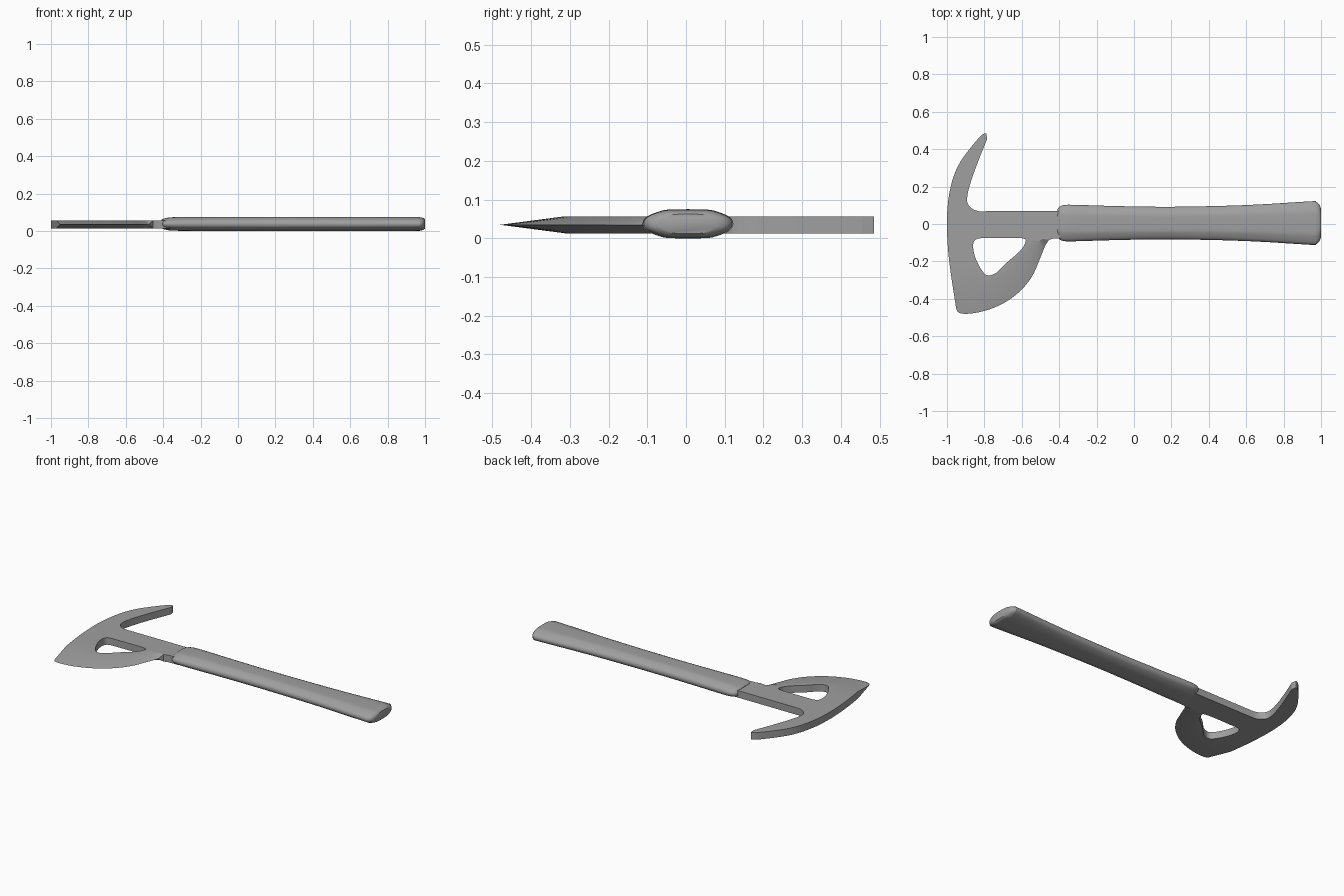
import bpy, bmesh, math
from mathutils import Vector

cube = bpy.data.objects.get("Cube")
if cube:
    bpy.data.objects.remove(cube, do_unlink=True)

steel = bpy.data.materials.new("grey steel")
steel.use_nodes = True
grey = (0.35, 0.35, 0.35, 1)
steel.diffuse_color = grey
steel.node_tree.nodes["Principled BSDF"].inputs["Base Color"].default_value = grey


def smooth(points, steps=4, closed=False):
    """Round off a list of points with a Catmull-Rom curve."""
    p = [Vector(q) for q in points]
    n = len(p)
    out = []
    for i in range(n if closed else n - 1):
        if closed:
            a, b, c, d = (p[(i + k) % n] for k in (-1, 0, 1, 2))
        else:
            a, b, c, d = p[max(i - 1, 0)], p[i], p[i + 1], p[min(i + 2, n - 1)]
        for s in range(steps):
            t = s / steps
            out.append(b + t * (c - a) / 2 + t * t * (2 * a - 5 * b + 4 * c - d) / 2
                       + t ** 3 * (3 * b - a - 3 * c + d) / 2)
    return out if closed else out + [p[-1]]


def finish(name, bm, z, angle):
    bmesh.ops.recalc_face_normals(bm, faces=bm.faces)
    mesh = bpy.data.meshes.new(name)
    bm.to_mesh(mesh)
    bm.free()
    mesh.materials.append(steel)
    obj = bpy.data.objects.new(name, mesh)
    obj.location.z = z
    bpy.context.collection.objects.link(obj)
    bpy.ops.object.select_all(action='DESELECT')
    obj.select_set(True)
    bpy.context.view_layer.objects.active = obj
    bpy.ops.object.shade_smooth_by_angle(angle=math.radians(angle))


# Axe head: spike, poll, neck and pierced blade
HALF = 0.022
neck = [(-0.36, -0.075), (-0.36, 0.07)]
spike_inner = smooth([(-0.83, 0.068), (-0.865, 0.082), (-0.892, 0.12), (-0.88, 0.2),
                      (-0.835, 0.33), (-0.785, 0.455)])
spike_outer = smooth([(-0.79, 0.485), (-0.825, 0.465), (-0.93, 0.33), (-0.98, 0.2),
                      (-1.0, 0.04), (-0.994, -0.14), (-0.973, -0.31)])
bevel_top = smooth([(-0.973, -0.31), (-0.93, -0.312), (-0.88, -0.312), (-0.8, -0.31),
                    (-0.72, -0.285), (-0.65, -0.24), (-0.59, -0.18), (-0.54, -0.12),
                    (-0.49, -0.08)])
cutting_edge = smooth([(-0.951, -0.45), (-0.937, -0.474), (-0.89, -0.48), (-0.8, -0.465),
                       (-0.7, -0.425), (-0.61, -0.36), (-0.545, -0.28), (-0.505, -0.19),
                       (-0.475, -0.115)])
fillet = [(-0.455, -0.085), (-0.43, -0.077)]
opening = smooth([(-0.84, -0.08), (-0.78, -0.076), (-0.6, -0.076), (-0.582, -0.1),
                  (-0.61, -0.145), (-0.69, -0.215), (-0.735, -0.26), (-0.78, -0.275),
                  (-0.812, -0.25), (-0.85, -0.175), (-0.86, -0.11)], closed=True)

bm = bmesh.new()


def loop(points):
    verts = [bm.verts.new((q[0], q[1], HALF)) for q in points]
    edges = [bm.edges.new((v, verts[i - 1])) for i, v in enumerate(verts)]
    return verts, edges


before_bevel = neck + spike_inner + spike_outer
outline, rim = loop(before_bevel + bevel_top[1:] + fillet)
hole_rim = loop(opening)[1]
bmesh.ops.triangle_fill(bm, edges=rim + hole_rim, use_beauty=True)

# Ground bevel running down to the sharp edge
start = len(before_bevel) - 1
upper = outline[start:start + len(bevel_top)]
lower = [bm.verts.new((q[0], q[1], 0)) for q in cutting_edge]
for i in range(len(upper) - 1):
    bm.faces.new((upper[i], upper[i + 1], lower[i + 1], lower[i]))
# Small return from the edge to the neck
bm.faces.new((upper[-1], outline[start + len(bevel_top)], lower[-1]))

# Mirror the face to the underside, with side walls between
copy = bmesh.ops.extrude_face_region(bm, geom=bm.faces[:], use_keep_orig=True)
for v in copy["geom"]:
    if isinstance(v, bmesh.types.BMVert):
        v.co.z *= -1
bmesh.ops.remove_doubles(bm, verts=bm.verts, dist=0.0001)
finish("axe_head", bm, 0.035, 25)

# Handle: a flattened grip that flares toward the butt
quarter = smooth([(1, 0), (0.97, 0.3), (0.86, 0.58), (0.62, 0.87), (0.42, 0.98), (0, 1)], 3)
half = quarter + [Vector((-q.x, q.y)) for q in reversed(quarter[:-1])]
section = half + [Vector((q.x, -q.y)) for q in reversed(half[1:-1])]
# Position, half width, half height along the length
stations = smooth([(-0.41, 0.07, 0.022), (-0.4, 0.086, 0.027), (-0.37, 0.097, 0.034),
                   (-0.3, 0.097, 0.037), (-0.1, 0.091, 0.0375), (0.2, 0.087, 0.0375),
                   (0.6, 0.096, 0.0375), (0.94, 0.116, 0.0375), (0.97, 0.114, 0.036),
                   (0.99, 0.1, 0.032), (1, 0.075, 0.025)], 3)
bm = bmesh.new()
rings = []
for x, width, height in stations:
    rings.append([bm.verts.new((x, 0.005 + q.x * width, q.y * height)) for q in section])
for a, b in zip(rings, rings[1:]):
    for i in range(len(a)):
        bm.faces.new((a[i - 1], a[i], b[i], b[i - 1]))
bm.faces.new(rings[0])
bm.faces.new(rings[-1])
finish("handle", bm, 0.0375, 40)
